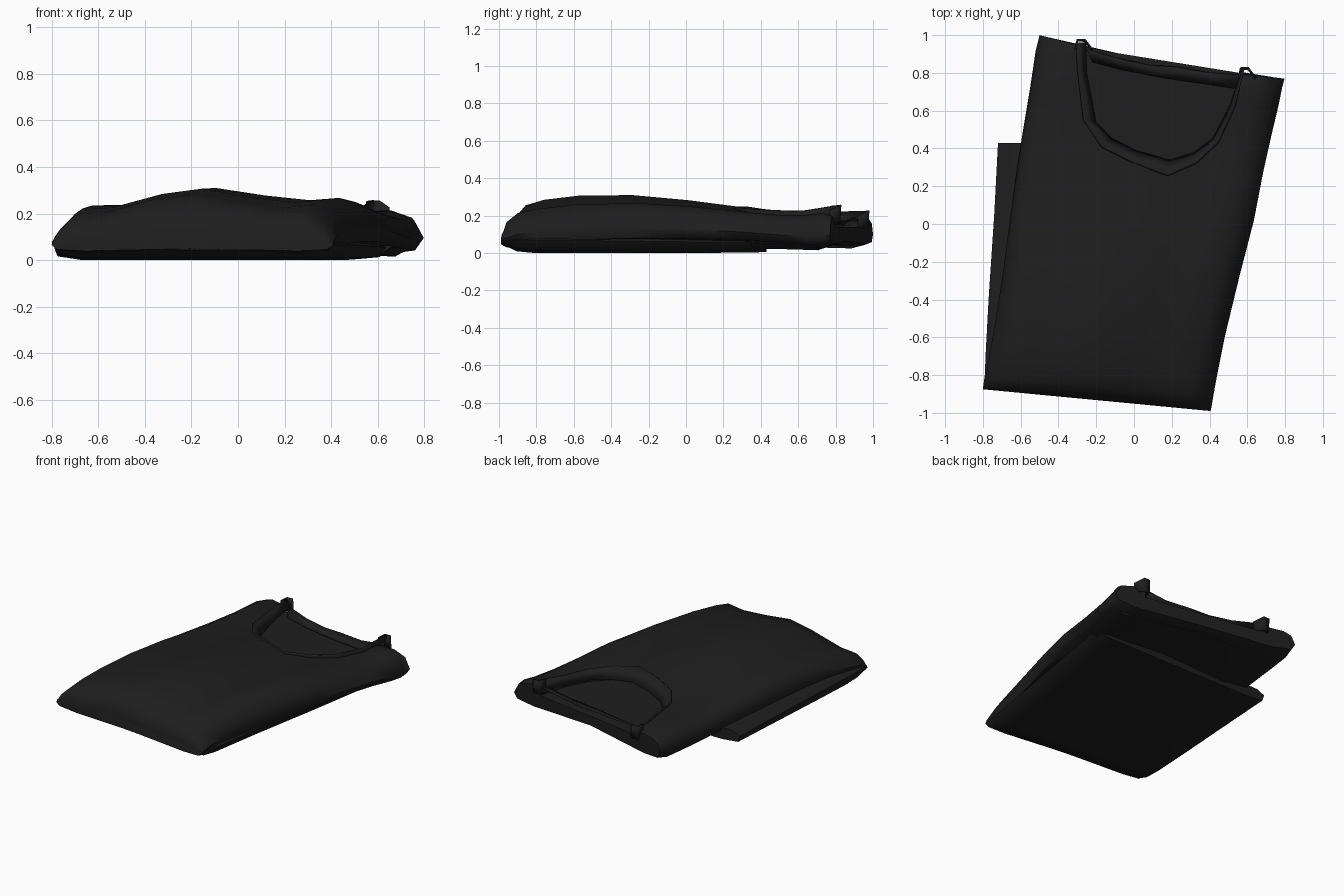
import bpy, bmesh, math

cloth = bpy.data.materials.new("black_cotton")
cloth.diffuse_color = (0.013, 0.013, 0.013, 1)


def shade(ob):
    bpy.ops.object.select_all(action='DESELECT')
    ob.select_set(True)
    bpy.context.view_layer.objects.active = ob
    bpy.ops.object.shade_smooth_by_angle(angle=math.radians(55))


def make(name, verts, faces, smooth=True):
    me = bpy.data.meshes.new(name)
    me.from_pydata(verts, [], faces)
    bm = bmesh.new()
    bm.from_mesh(me)
    bmesh.ops.recalc_face_normals(bm, faces=bm.faces)
    bm.to_mesh(me)
    bm.free()
    ob = bpy.data.objects.new(name, me)
    bpy.context.collection.objects.link(ob)
    me.materials.append(cloth)
    if smooth:
        shade(ob)
    return ob


def loft(name, rows, top, bottom):
    """Closed cloth layer: row = left x,y, right x,y, low z, high z, flatness, bow."""
    n = len(top) + len(bottom)
    verts = []
    for lx, ly, rx, ry, zb, zt, flat, bow in rows:
        section = [(u, p + (1 - p) * flat * (0 < u < 1)) for u, p in top] + bottom
        verts += [(lx + (rx - lx) * u, ly + (ry - ly) * u - bow * math.sin(math.pi * u),
                   zb + (zt - zb) * p) for u, p in section]
    faces = [(r * n + i, r * n + (i + 1) % n, (r + 1) * n + (i + 1) % n, (r + 1) * n + i)
             for r in range(len(rows) - 1) for i in range(n)]
    for base in (0, (len(rows) - 1) * n):
        faces.append([base + i for i in range(n)])
    return make(name, verts, faces, smooth=False)


# Upper folded body of the shirt
body = loft("shirt_body", [
    (-.80, -.875, .405, -.99, .04, .12, .3, 0),
    (-.795, -.86, .41, -.97, .03, .19, .1, 0),
    (-.785, -.81, .42, -.91, .03, .255, -.1, 0),
    (-.77, -.72, .44, -.80, .04, .285, -.15, 0),
    (-.74, -.55, .48, -.60, .05, .307, -.1, 0),
    (-.70, -.30, .56, -.27, .06, .31, 0, 0),
    (-.66, 0, .635, .02, .06, .283, .12, 0),
    (-.625, .25, .685, .28, .055, .25, .2, 0),
    (-.59, .48, .73, .48, .045, .226, .3, 0),
    (-.55, .72, .768, .64, .03, .224, .35, .02),
    (-.52, .92, .785, .725, .025, .238, .35, .035),
    (-.50, 1.0, .797, .77, .045, .215, .3, .035)],
    [(0, .32), (.02, .52), (.06, .70), (.16, .71), (.34, .92), (.48, 1), (.65, .87),
     (.80, .79), (.90, .83), (.97, .60), (1, .30)],
    [(.98, .08), (.88, 0), (.5, .12), (.12, 0), (.02, .08)])

# Neck opening cut into the top layer
neck = [(-.30, 1.2), (-.29, .85), (-.25, .55), (-.16, .42), (0, .335), (.18, .265),
        (.33, .33), (.44, .44), (.52, .60), (.58, .82), (.60, 1.2)]
k = len(neck)
cutter = make("neck_cutter",
              [(x, y, z) for z in (.14, .6) for x, y in neck],
              [list(range(k)), list(range(k, 2 * k))] +
              [(i, (i + 1) % k, k + (i + 1) % k, k + i) for i in range(k)], smooth=False)
cutter.hide_render = True
cut = body.modifiers.new("neck", 'BOOLEAN')
cut.operation = 'DIFFERENCE'
cut.solver = 'EXACT'
cut.object = cutter
bpy.context.view_layer.objects.active = body
bpy.ops.object.modifier_apply(modifier="neck")
bpy.data.objects.remove(cutter)
shade(body)

# Lower layer folded underneath, with a rounded front edge
under = loft("under_fold", [
    (-.80, -.87, .40, -.985, .045, .10, 0, 0),
    (-.79, -.80, .41, -.92, .01, .11, 0, 0),
    (-.785, -.68, .43, -.82, 0, .11, 0, 0),
    (-.77, -.40, .49, -.45, 0, .11, 0, 0),
    (-.74, .05, .58, .05, 0, .10, 0, 0),
    (-.72, .43, .65, .43, .005, .09, 0, 0)],
    [(0, .65), (.04, .95), (.3, 1), (.7, 1), (.97, .9), (1, .6)],
    [(.97, .1), (.9, 0), (.1, 0), (.01, .15)])
shade(under)


def band(name, outer, inner, thick=.012):
    """Strip of ribbing between two matching edges."""
    n = len(outer)
    ob = make(name, outer + inner,
              [(i, i + 1, n + i + 1, n + i) for i in range(n - 1)])
    m = ob.modifiers.new("thickness", 'SOLIDIFY')
    m.thickness = thick
    m.offset = 0
    return ob


# Ribbed collar around the front of the neck
band("front_collar",
     [(-.305, .96, .222), (-.295, .80, .218), (-.265, .55, .218), (-.17, .41, .232), (0, .325, .245),
      (.18, .258, .245), (.33, .325, .235), (.445, .435, .228), (.53, .62, .225), (.58, .825, .258)],
     [(-.255, .96, .18), (-.255, .80, .16), (-.205, .54, .15), (-.12, .45, .15), (.01, .385, .155),
      (.19, .335, .16), (.32, .375, .16), (.42, .45, .16), (.515, .63, .16), (.565, .80, .18)])

# Collar across the back of the neck
band("back_collar",
     [(-.25, .925, .195), (-.08, .875, .175), (.08, .84, .168), (.22, .832, .168), (.40, .80, .175), (.57, .79, .20)],
     [(-.22, .86, .15), (-.07, .82, .147), (.10, .785, .146), (.22, .765, .146), (.40, .74, .148), (.53, .72, .16)])

# Upright shoulder ends of the collar
for name, x, y, z in (("left_collar_end", -.275, .95, .222), ("right_collar_end", .59, .80, .252)):
    band(name, [(x - .035, y - .03, z), (x - .025, y + .025, z + .005), (x + .015, y + .025, z + .005), (x + .055, y - .03, z - .025)],
         [(x - .035, y - .03, z - .09), (x - .025, y + .02, z - .09), (x + .015, y + .02, z - .09), (x + .055, y - .03, z - .09)])

# Sleeve tucked between the layers
sleeve = loft("tucked_sleeve", [
    (-.45, .35, .66, .35, .025, .09, 0, 0),
    (-.44, .60, .71, .56, .02, .08, 0, 0),
    (-.40, .86, .73, .70, .015, .08, 0, 0)],
    [(0, .5), (.05, 1), (.95, 1), (1, .5)], [(.95, 0), (.5, .5), (.05, .2)])
shade(sleeve)
